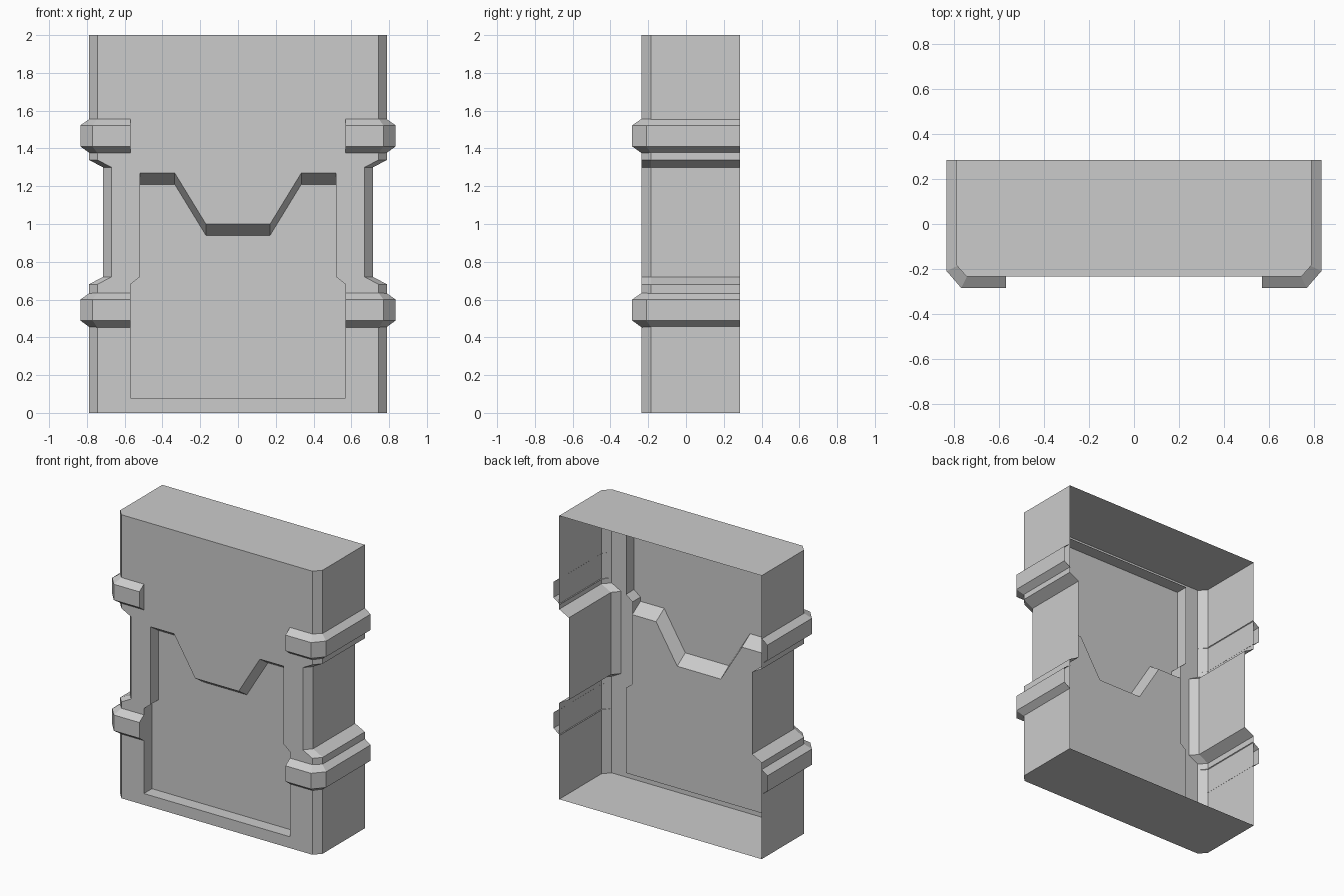
import bpy, bmesh

if "Cube" in bpy.data.objects:
    bpy.data.objects.remove(bpy.data.objects["Cube"])

BACK, FRONT, DEEP, CORNER = 0.285, -0.235, -0.145, -0.185


def make(name, faces, recalc=True):
    """Object from polygons given as coordinate lists, welded together."""
    bm = bmesh.new()
    for f in faces:
        bm.faces.new([bm.verts.new(p) for p in f])
    bmesh.ops.remove_doubles(bm, verts=bm.verts, dist=1e-5)
    if recalc:
        bmesh.ops.recalc_face_normals(bm, faces=bm.faces)
    me = bpy.data.meshes.new(name)
    bm.to_mesh(me)
    bm.free()
    ob = bpy.data.objects.new(name, me)
    bpy.context.collection.objects.link(ob)
    return ob


def loft(rows):
    return [[a[i], a[i + 1], b[i + 1], b[i]]
            for a, b in zip(rows, rows[1:]) for i in range(len(a) - 1)]


def flip(faces):
    return [[(-x, y, z) for x, y, z in reversed(f)] for f in faces]


# Waisted frame: (height, outer half width, opening half width)
LEVELS = [(0, .79, .57), (.08, .79, .57), (.68, .79, .57), (.72, .715, .52),
          (1.30, .715, .52), (1.34, .79, .57), (1.92, .79, .57), (2, .79, .57)]


def ring(z, w, h):
    return [(w, BACK, z), (w, CORNER, z), (w - .045, FRONT, z), (h, FRONT, z)]


side = loft([ring(*l) for l in LEVELS])
# reveal walls of the opening
side += loft([[(h, FRONT, z), (h, DEEP, z)] for z, w, h in LEVELS[1:-1]])
shell = side + flip(side)
# top and bottom: cap, front rail and reveal ledge
for outer, inner in ((0, .08), (2, 1.92)):
    half = ring(outer, .79, .57)
    shell.append(half + [(-x, y, z) for x, y, z in reversed(half)])
    rail = [(FRONT, outer), (FRONT, inner), (DEEP, inner)]
    shell += loft([[(-.57, y, z), (.57, y, z)] for y, z in rail])
make("frame_shell", shell)

# Door panels: flush upper flap with sloped notched edge, recessed lower panel
edge = [(-.52, 1.27), (-.335, 1.27), (-.17, 1.0), (.17, 1.0), (.335, 1.27), (.52, 1.27)]
front = [(x, FRONT, z) for x, z in edge]
deep = [(x, DEEP, z - .06) for x, z in edge]
right_up = [(h, FRONT, z) for z, w, h in LEVELS[4:7]]
right_low = [(h, DEEP, z) for z, w, h in LEVELS[1:4]]
mirror = lambda pts: [(-x, y, z) for x, y, z in reversed(pts)]
make("upper_panel", [front + right_up + mirror(right_up)]
     + [[deep[i], deep[i + 1], front[i + 1], front[i]] for i in range(5)], False)
make("lower_panel", [right_low + deep[::-1] + mirror(right_low)], False)

# Wrap-around corner bands
base = [(.785, BACK), (.785, CORNER), (.745, FRONT), (.57, FRONT)]
crown = [(.835, BACK), (.835, -.21), (.77, -.285), (.57, -.285)]
for label, z0 in (("lower", .453), ("upper", 1.375)):
    rows = [[(x, y, z0 + dz) for x, y in path]
            for path, dz in ((base, 0), (crown, .036), (crown, .147), (base, .182))]
    band = loft(rows) + [[r[-1] for r in rows]]
    make(label + "_band_right", band)
    make(label + "_band_left", flip(band))
